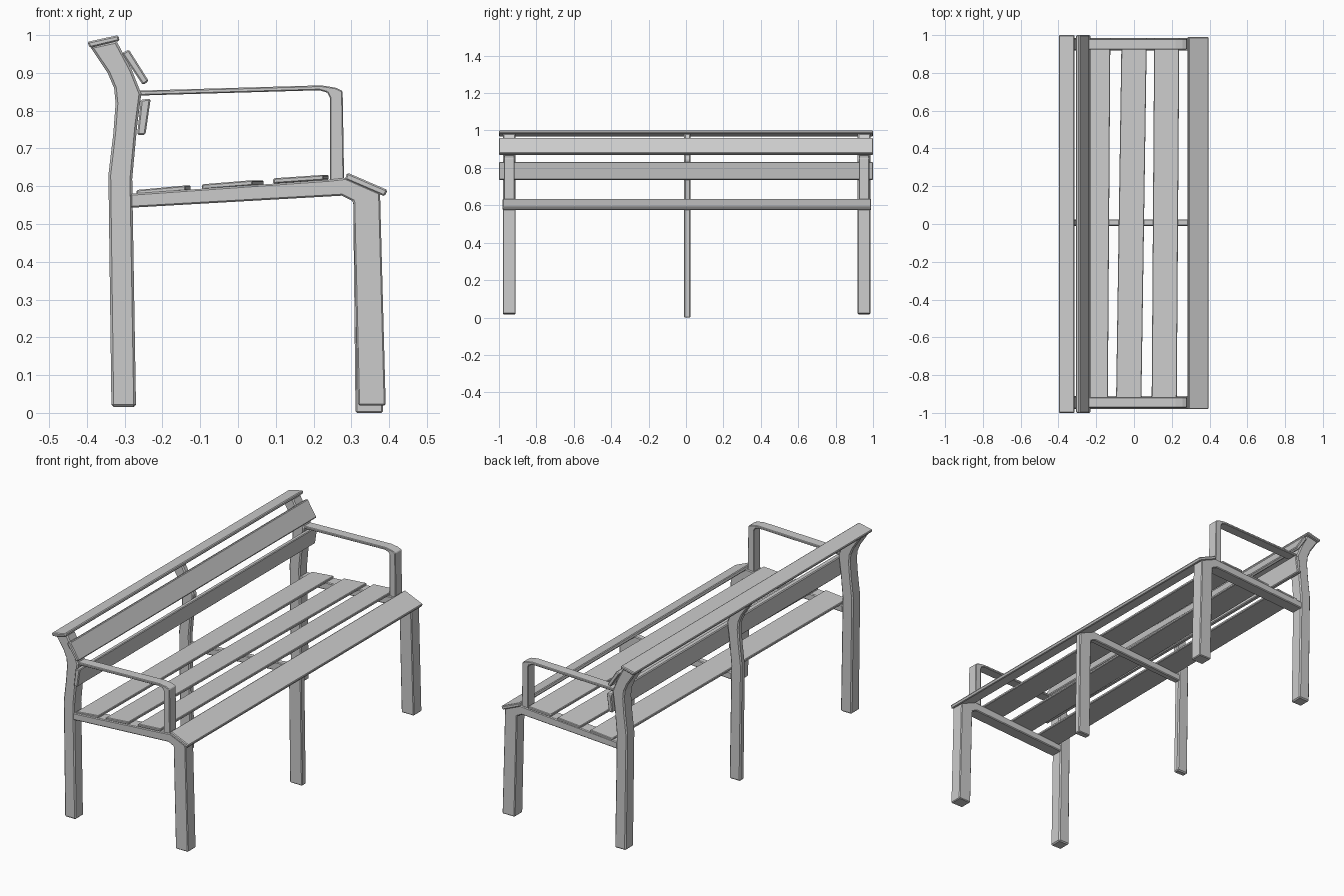
import bpy, bmesh


def prism(name, pts, y0, y1, bevel=0.004, shear=0.0):
    """Extrude an XZ profile from y0 to y1, with an optional sideways shear along y."""
    bm = bmesh.new()
    rings = [[bm.verts.new((x + shear * y, y, z)) for x, z in pts] for y in (y0, y1)]
    n = len(pts)
    bm.faces.new(rings[0])
    bm.faces.new(rings[1][::-1])
    for i in range(n):
        j = (i + 1) % n
        bm.faces.new((rings[0][i], rings[1][i], rings[1][j], rings[0][j]))
    bmesh.ops.recalc_face_normals(bm, faces=bm.faces)
    me = bpy.data.meshes.new(name)
    bm.to_mesh(me)
    bm.free()
    ob = bpy.data.objects.new(name, me)
    bpy.context.collection.objects.link(ob)
    mod = ob.modifiers.new("soft_edges", 'BEVEL')
    mod.width = bevel
    mod.segments = 1
    mod.limit_method = 'ANGLE'
    mod.angle_limit = 0.7
    return ob


# Frame profiles
back_post = [(-0.335, 0.016), (-0.27, 0.016), (-0.28, 0.62), (-0.267, 0.76),
             (-0.256, 0.845), (-0.282, 0.91), (-0.322, 0.985), (-0.392, 0.97),
             (-0.345, 0.90), (-0.328, 0.86), (-0.324, 0.82), (-0.33, 0.74), (-0.343, 0.63)]
arm = [(-0.262, 0.840), (0.215, 0.854), (0.236, 0.848), (0.243, 0.835), (0.243, 0.61),
       (0.281, 0.61), (0.277, 0.852), (0.258, 0.861), (0.22, 0.867), (-0.262, 0.853)]


def seat_frame(foot_z, foot_x):
    """Seat rail and front leg as one bent profile."""
    return [(-0.285, 0.543), (0.275, 0.575), (0.305, 0.56), (foot_x, foot_z),
            (foot_x + 0.073, foot_z), (0.376, 0.582), (0.285, 0.622), (0.24, 0.617),
            (-0.285, 0.58)]


# Three supporting frames; the middle one is thinner and has no armrest
for label, y, half, fz, fx in (("near", -0.945, 0.034, 0.02, 0.318),
                               ("middle", 0.007, 0.017, 0.0, 0.311),
                               ("far", 0.952, 0.034, 0.02, 0.318)):
    prism("back_post_" + label, back_post, y - half, y + half, 0.006)
    prism("seat_rail_front_leg_" + label, seat_frame(fz, fx), y - half, y + half, 0.004)
    if label != "middle":
        prism("armrest_" + label, arm, y - 0.028, y + 0.028, 0.003)

# Backrest slats
prism("top_slat", [(-0.399, 0.982), (-0.392, 0.966), (-0.313, 0.985), (-0.317, 1.0)], -1, 1)
prism("upper_back_slat", [(-0.308, 0.952), (-0.252, 0.868), (-0.236, 0.878), (-0.289, 0.962)], -1, 1)
prism("lower_back_slat", [(-0.257, 0.829), (-0.267, 0.736), (-0.245, 0.736), (-0.231, 0.832)], -1, 1)

# Seat slats
for i, (x0, z0, x1, z1, shear) in enumerate(((-0.262, 0.576, -0.132, 0.588, 0.007),
                                             (-0.081, 0.591, 0.053, 0.602, 0.015),
                                             (0.1, 0.607, 0.233, 0.616, 0.007))):
    prism(f"seat_slat_{i + 1}", [(x0, z0), (x1, z1), (x1, z1 + 0.014), (x0, z0 + 0.014)],
          -0.975, 0.985, 0.003, shear)
prism("front_seat_slat", [(0.283, 0.618), (0.388, 0.573), (0.396, 0.59), (0.289, 0.636)], -0.98, 0.99)
